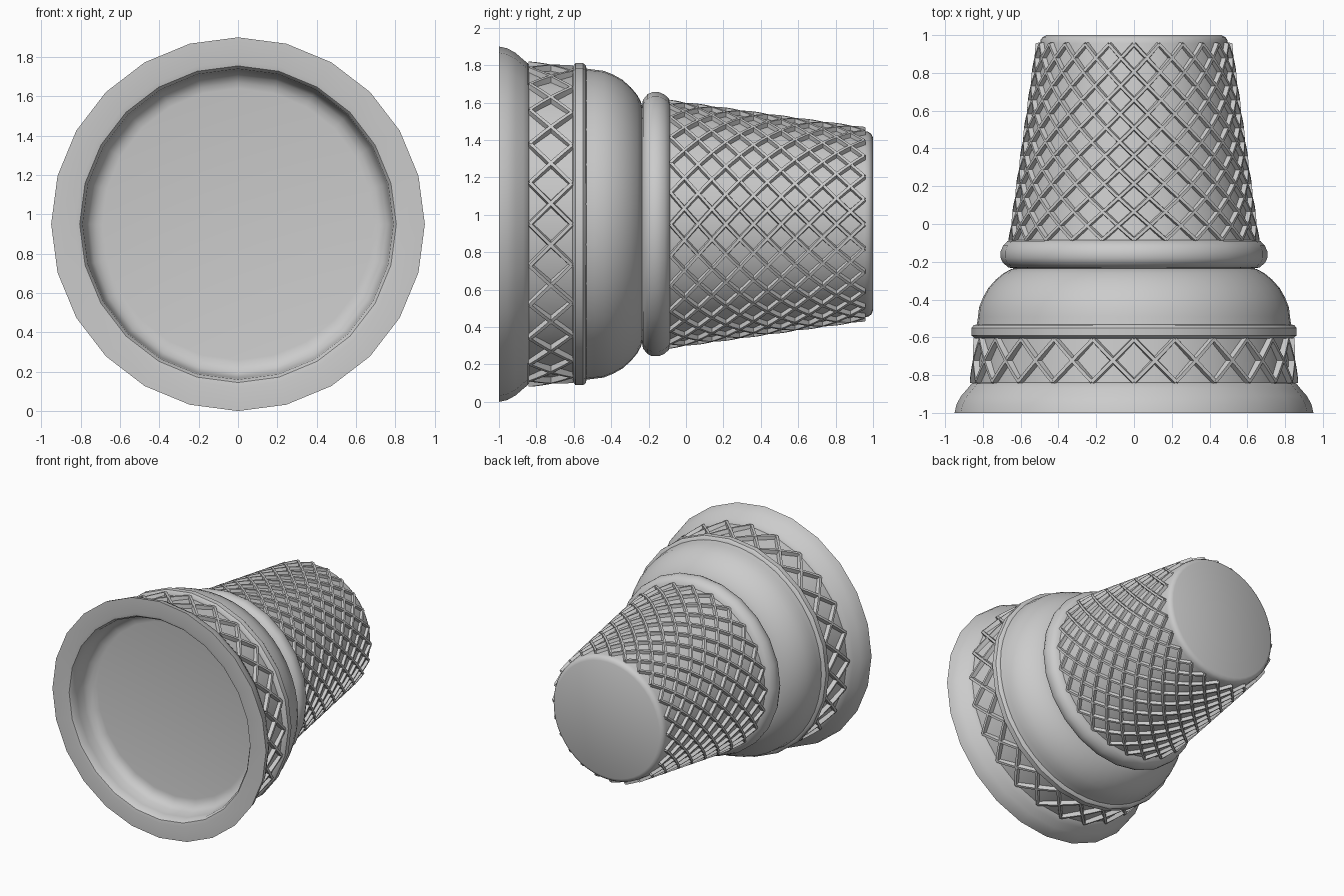
import bpy, bmesh, math
from mathutils import Vector

if "Cube" in bpy.data.objects:
    bpy.data.objects.remove(bpy.data.objects["Cube"])

CZ = 0.95      # height of the turning axis, which runs along y
SIDES = 24


def finish(bm, name, angle):
    me = bpy.data.meshes.new(name)
    bm.to_mesh(me)
    bm.free()
    ob = bpy.data.objects.new(name, me)
    bpy.context.collection.objects.link(ob)
    bpy.ops.object.select_all(action='DESELECT')
    ob.select_set(True)
    bpy.context.view_layer.objects.active = ob
    bpy.ops.object.shade_smooth_by_angle(angle=math.radians(angle))
    return ob


def point(r, y, t):
    return Vector((r * math.cos(t), y, CZ + r * math.sin(t)))


def lathe(name, profile, sides=SIDES, cap_start=False, cap_end=False, angle=40):
    """Turn (y, r) points around the y axis."""
    bm = bmesh.new()
    rings = [[bm.verts.new(point(r, y, 2 * math.pi * j / sides)) for j in range(sides)]
             for y, r in profile]
    for a, b in zip(rings, rings[1:]):
        for j in range(sides):
            k = (j + 1) % sides
            bm.faces.new((a[j], b[j], b[k], a[k]))
    if cap_start:
        bm.faces.new(rings[0])
    if cap_end:
        bm.faces.new(rings[-1][::-1])
    return finish(bm, name, angle)


def lattice(name, y0, y1, r0, r1, steps, segs, w, h, count=SIDES):
    """Crossing raised bars that spiral both ways and leave diamonds between."""
    bm = bmesh.new()
    pitch = 2 * math.pi / count
    for turn in (1, -1):
        for c in range(count):
            def at(f):
                return point(r0 + (r1 - r0) * f, y0 + (y1 - y0) * f,
                             pitch * (c + turn * steps * f))
            rings = []
            for i in range(segs + 1):
                f = i / segs
                p = at(f)
                out = Vector((p.x, 0, p.z - CZ)).normalized()
                side = (at(f + .01) - at(f - .01)).cross(out).normalized()
                rings.append([bm.verts.new(p + side * s * w + out * u)
                              for s, u in ((-1, -.012), (-.55, h), (.55, h), (1, -.012))])
            for a, b in zip(rings, rings[1:]):
                for j in range(4):
                    k = (j + 1) % 4
                    bm.faces.new((a[j], b[j], b[k], a[k]))
            bm.faces.new(rings[0])
            bm.faces.new(rings[-1])
    bmesh.ops.recalc_face_normals(bm, faces=bm.faces)
    return finish(bm, name, 30)


# Flared rim with the shallow round recess in its front
lathe("rim", [(-.80, .69), (-.805, .72), (-.825, .755), (-.86, .775), (-.93, .785),
              (-.975, .79), (-.995, .805), (-1, .83), (-1, .95), (-.955, .94),
              (-.91, .915), (-.87, .88), (-.845, .86), (-.838, .84)], cap_start=True)

# Upper band and its single row of diamonds
lathe("upper_band", [(-.84, .845), (-.605, .825)])
lattice("upper_band_lattice", -.835, -.61, .845, .825, 1, 6, .016, .024)

# Thin bead under the band
lathe("bead", [(-.608, .82), (-.604, .845), (-.59, .861), (-.55, .861),
               (-.535, .848), (-.53, .82)])

# Rounded shoulder
lathe("shoulder", [(-.535, .832), (-.49, .826), (-.44, .82), (-.39, .80), (-.34, .772),
                   (-.295, .732), (-.26, .69), (-.24, .652), (-.232, .62)], sides=48)

# Collar between shoulder and cone
lathe("collar", [(-.236, .63), (-.23, .665), (-.205, .695), (-.18, .706), (-.145, .706),
                 (-.115, .693), (-.09, .67), (-.082, .63)])

# Tapered cone with a rounded closed end
lathe("cone", [(-.085, .642), (.18, .605), (.44, .569), (.70, .533), (.955, .498),
               (.975, .494), (.99, .483), (1, .462)], sides=48, cap_end=True)
lattice("cone_lattice", -.083, .953, .642, .498, 7, 42, .014, .022)
